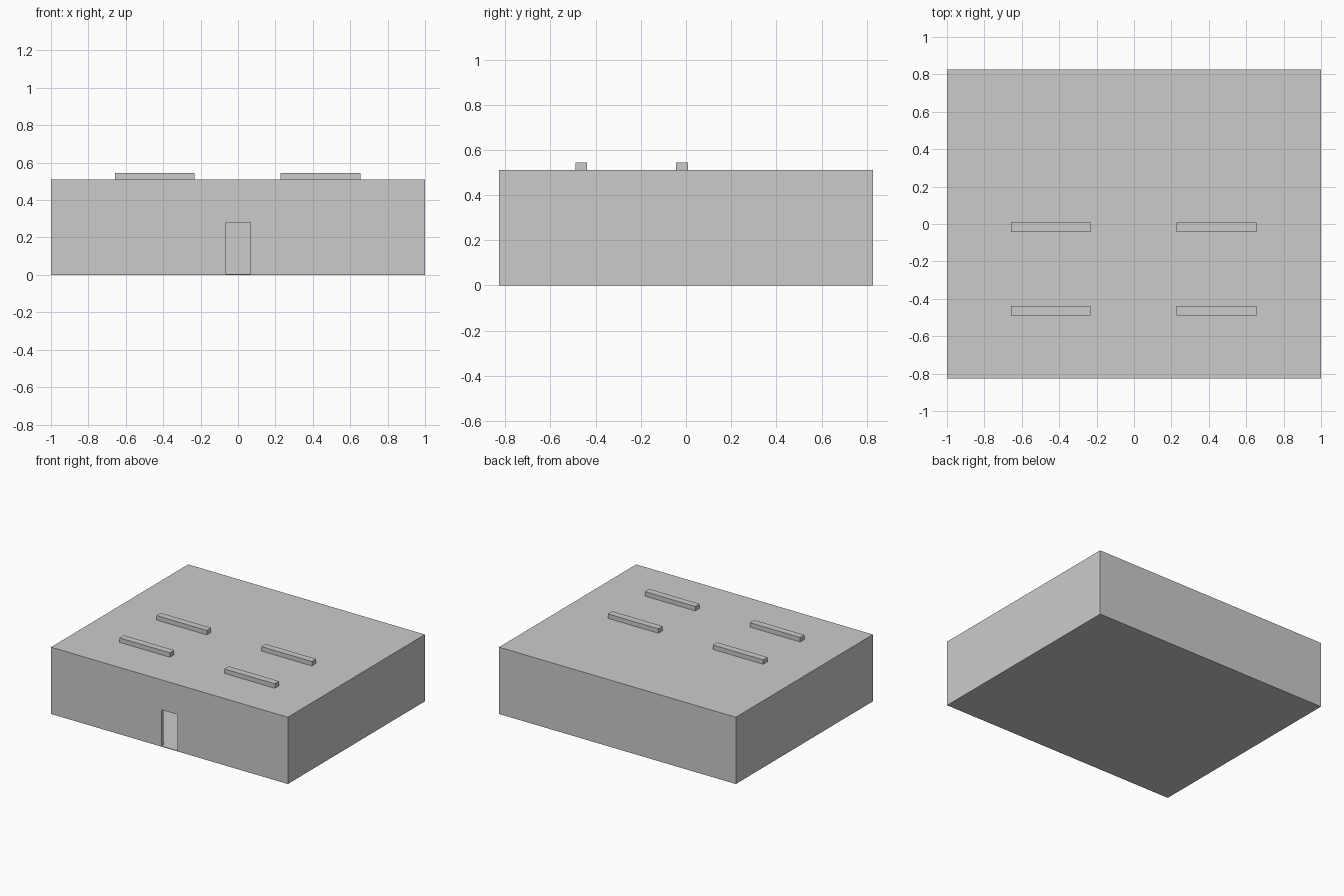
import bpy

if "Cube" in bpy.data.objects:
    bpy.data.objects.remove(bpy.data.objects["Cube"])


def box(name, x, y, z):
    """Box spanning the given (min, max) ranges."""
    spans = (x, y, z)
    bpy.ops.mesh.primitive_cube_add(size=1, location=[(a + b) / 2 for a, b in spans])
    ob = bpy.context.object
    ob.name = name
    ob.scale = [b - a for a, b in spans]
    bpy.ops.object.transform_apply(location=False, rotation=False, scale=True)
    return ob


def cut(target, cutter):
    """Subtract the cutter and discard it."""
    mod = target.modifiers.new("cut", 'BOOLEAN')
    mod.operation = 'DIFFERENCE'
    mod.solver = 'EXACT'
    mod.object = cutter
    cutter.hide_render = True
    bpy.context.view_layer.objects.active = target
    bpy.ops.object.modifier_apply(modifier=mod.name)
    bpy.data.objects.remove(cutter, do_unlink=True)


W, D, H = 1.0, 0.827, 0.51   # half width, half depth, height
WALL, FLOOR = 0.024, 0.005

# Hollow building shell with thin walls, roof and floor
shell = box("building_shell", (-W, W), (-D, D), (0, H))
cut(shell, box("room_cutter", (-W + WALL, W - WALL), (-D + WALL, D - WALL),
               (FLOOR, H - WALL)))

# Open doorway in the front wall
cut(shell, box("door_cutter", (-0.068, 0.066), (-D - 0.1, -D + 0.1), (FLOOR, 0.281)))

# Four long roof vents in two rows
for row, y in (("front", -0.464), ("rear", -0.018)):
    for side, x in (("left", -0.445), ("right", 0.441)):
        box(f"roof_vent_{row}_{side}", (x - 0.213, x + 0.213),
            (y - 0.026, y + 0.026), (H, 0.544))
